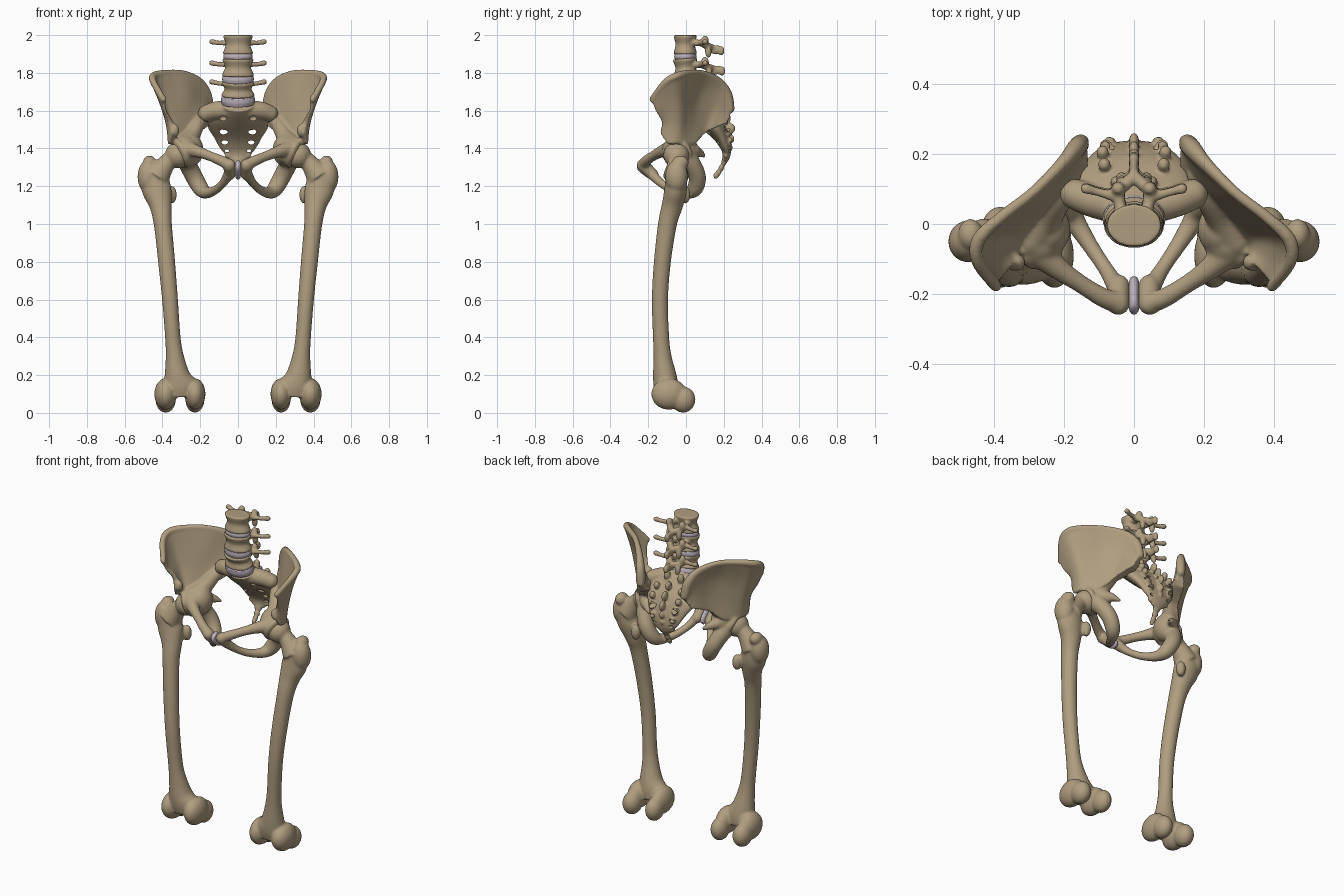
import bpy, bmesh, math
from mathutils import Vector, Matrix

if "Cube" in bpy.data.objects:
    bpy.data.objects.remove(bpy.data.objects["Cube"])


def material(name, rgb):
    m = bpy.data.materials.new(name)
    m.diffuse_color = (*rgb, 1)
    m.use_nodes = True
    m.node_tree.nodes["Principled BSDF"].inputs["Base Color"].default_value = m.diffuse_color
    return m


BONE = material("bone", (0.43, 0.34, 0.215))
CARTILAGE = material("cartilage", (0.52, 0.45, 0.51))


# ---------- helpers ----------
def spline(pts, k):
    """Catmull-Rom resampling of points of any dimension."""
    pts = [Vector(p) for p in pts]
    out = []
    for i in range(len(pts) - 1):
        p0, p1, p2, p3 = pts[max(i - 1, 0)], pts[i], pts[i + 1], pts[min(i + 2, len(pts) - 1)]
        for s in range(k):
            t = s / k
            out.append(0.5 * (2 * p1 + (p2 - p0) * t + (2 * p0 - 5 * p1 + 4 * p2 - p3) * t * t
                              + (3 * p1 - p0 - 3 * p2 + p3) * t ** 3))
    return out + [pts[-1]]


def ball(bm, c, r):
    r = (r, r, r) if isinstance(r, (int, float)) else r
    bmesh.ops.create_uvsphere(bm, u_segments=24, v_segments=14, radius=1,
                              matrix=Matrix.Translation(c) @ Matrix.Diagonal((*r, 1)))


def tube(bm, pts, ref=(1, 0, 0), k=6, n=24, cap=False):
    """Swept ellipse; points are x, y, z, radius along ref, other radius."""
    pts = [tuple(p) if len(p) == 5 else (*p, p[3]) for p in pts]
    path = spline(pts, k)
    rings = []
    for i, p in enumerate(path):
        t = (path[min(i + 1, len(path) - 1)] - path[max(i - 1, 0)])
        t = Vector(t[:3]).normalized()
        u = Vector(ref)
        u = (u - t * u.dot(t)).normalized()
        v = t.cross(u)
        rings.append([bm.verts.new(Vector(p[:3]) + u * p[3] * math.cos(a) + v * p[4] * math.sin(a))
                      for a in (2 * math.pi * j / n for j in range(n))])
    for a, b in zip(rings, rings[1:]):
        for j in range(n):
            bm.faces.new((a[j], a[(j + 1) % n], b[(j + 1) % n], b[j]))
    bm.faces.new(rings[0])
    bm.faces.new(rings[-1])
    if cap:
        for p in (pts[0], pts[-1]):
            ball(bm, p[:3], min(p[3], p[4]))


def slab(bm, rows, k=5):
    """Curved plate through rows of x, y, z, thickness."""
    cols = list(zip(*[spline(r, k) for r in rows]))
    grid = [spline(c, k) for c in cols]
    m, n = len(grid), len(grid[0])
    sides = []
    for sgn in (-0.5, 0.5):
        layer = []
        for i in range(m):
            line = []
            for j in range(n):
                du = grid[min(i + 1, m - 1)][j] - grid[max(i - 1, 0)][j]
                dv = grid[i][min(j + 1, n - 1)] - grid[i][max(j - 1, 0)]
                nor = Vector(du[:3]).cross(Vector(dv[:3])).normalized()
                p = grid[i][j]
                line.append(bm.verts.new(Vector(p[:3]) + nor * p[3] * sgn))
            layer.append(line)
        for i in range(m - 1):
            for j in range(n - 1):
                bm.faces.new((layer[i][j], layer[i + 1][j], layer[i + 1][j + 1], layer[i][j + 1]))
        sides.append(layer)
    edge = ([(i, 0) for i in range(m)] + [(m - 1, j) for j in range(1, n)]
            + [(i, n - 1) for i in range(m - 2, -1, -1)] + [(0, j) for j in range(n - 2, 0, -1)])
    a, b = sides
    for (i, j), (p, q) in zip(edge, edge[1:] + edge[:1]):
        bm.faces.new((a[i][j], a[p][q], b[p][q], b[i][j]))


def finish(bm, name, mat, voxel=0, mirror=False, smooth=5):
    bmesh.ops.recalc_face_normals(bm, faces=bm.faces[:])
    me = bpy.data.meshes.new(name)
    bm.to_mesh(me)
    bm.free()
    me.materials.append(mat)
    for p in me.polygons:
        p.use_smooth = True
    ob = bpy.data.objects.new(name, me)
    bpy.context.collection.objects.link(ob)
    if voxel:
        r = ob.modifiers.new("fuse", 'REMESH')
        r.mode, r.voxel_size, r.use_smooth_shade = 'VOXEL', voxel, True
        s = ob.modifiers.new("soften", 'SMOOTH')
        s.factor, s.iterations = 0.5, smooth
    if mirror:
        ob.modifiers.new("mirror", 'MIRROR').use_mirror_merge = False
    return ob


# ---------- femurs ----------
bm = bmesh.new()
tube(bm, [(.305, -.098, .09, .09, .06), (.308, -.105, .14, .095, .066), (.322, -.113, .2, .068, .062),
          (.335, -.125, .3, .048, .048), (.345, -.132, .4, .041, .043), (.36, -.138, .6, .042, .043),
          (.378, -.125, .8, .045, .045), (.398, -.098, 1.0, .048, .05), (.41, -.072, 1.1, .06, .056),
          (.43, -.055, 1.18, .078, .06), (.45, -.05, 1.26, .07, .055), (.46, -.045, 1.31, .045, .045)])
for x, w in ((.228, .056), (.383, .06)):                       # condyles
    ball(bm, (x, -.015, .07), (w * .9, .065, .069))
    ball(bm, (x, -.09, .1), (w, .094, .083))
ball(bm, (.475, -.05, 1.25), (.057, .06, .09))                 # greater trochanter
ball(bm, (.468, -.03, 1.325), (.036, .045, .037))
ball(bm, (.352, -.005, 1.155), (.028, .028, .048))             # lesser trochanter
tube(bm, [(.32, -.05, 1.365, .046), (.375, -.05, 1.325, .047), (.43, -.053, 1.25, .07)], ref=(0, 1, 0))
ball(bm, (.317, -.05, 1.365), .07)                             # femoral head
finish(bm, "femurs", BONE, .007, True)

# ---------- hip bones ----------
crest = [(.395, -.178, 1.66), (.447, -.11, 1.75), (.445, -.045, 1.785), (.38, .02, 1.8),
         (.29, .09, 1.798), (.207, .172, 1.76), (.165, .22, 1.69), (.152, .234, 1.61)]
upper = [(.385, -.16, 1.6), (.41, -.1, 1.645), (.403, -.04, 1.66), (.345, .01, 1.67),
         (.27, .07, 1.69), (.213, .14, 1.68), (.175, .19, 1.64), (.153, .23, 1.59)]
lower = [(.355, -.125, 1.545), (.368, -.085, 1.53), (.365, -.04, 1.53), (.33, -.005, 1.54),
         (.27, .05, 1.56), (.215, .11, 1.58), (.187, .155, 1.58), (.156, .222, 1.565)]
base = [(.335, -.115, 1.49), (.342, -.09, 1.43), (.342, -.055, 1.43), (.318, -.02, 1.43),
        (.275, .03, 1.43), (.225, .075, 1.48), (.19, .13, 1.51), (.16, .2, 1.54)]
back = [0, 0, 0, 0, 0, .01, .026, .03]
bm = bmesh.new()
slab(bm, [[(*p, t + e) for p, e in zip(row, back)]
          for row, t in ((crest, .03), (upper, .016), (lower, .026), (base, .055))])
tube(bm, [(*p, r) for p, r in zip(crest, (.017, .018, .02, .017, .016, .018, .024, .024))],
     ref=(.5, .5, 1), cap=True)                                # iliac crest
ball(bm, (.335, -.11, 1.495), (.024, .024, .035))              # front lower spine
tube(bm, [(.29, -.04, 1.41, .06), (.25, .02, 1.46, .046), (.21, .08, 1.53, .036), (.185, .14, 1.56, .034)],
     ref=(0, 0, 1), cap=True)                                  # pelvic brim
ball(bm, (.25, -.015, 1.39), (.068, .078, .085))               # hip socket body
ball(bm, (.275, -.045, 1.385), .078)
axis = Vector((.85, -.25, -.42)).normalized()                  # socket rim
e1 = axis.cross((0, 1, 0)).normalized()
e2 = axis.cross(e1)
tube(bm, [(*(Vector((.302, -.048, 1.375)) + (e1 * math.cos(a) + e2 * math.sin(a)) * .069), .016)
          for a in (math.pi * i / 8 for i in range(17))], ref=axis, k=2, n=12)
tube(bm, [(.275, -.01, 1.36, .06), (.262, .035, 1.31, .048), (.23, .06, 1.245, .046), (.195, .045, 1.185, .042),
          (.165, 0, 1.165, .03), (.12, -.07, 1.18, .023), (.08, -.13, 1.215, .022),
          (.05, -.18, 1.262, .028)], cap=True)                 # ischium and lower ramus
tube(bm, [(.25, .04, 1.39, .035), (.215, .075, 1.375, .022), (.19, .095, 1.36, .01)],
     ref=(0, 0, 1), cap=True)                                  # ischial spine
tube(bm, [(.28, -.07, 1.4, .05), (.22, -.125, 1.385, .033), (.155, -.17, 1.362, .026),
          (.09, -.21, 1.335, .028), (.045, -.225, 1.312, .032)], ref=(0, 0, 1), cap=True)  # upper ramus
tube(bm, [(.045, -.228, 1.312, .033, .035), (.043, -.175, 1.262, .031, .03)], cap=True)    # pubic body
finish(bm, "hip_bones", BONE, .007, True)

# pubic symphysis
bm = bmesh.new()
tube(bm, [(0, -.247, 1.322, .012, .02), (0, -.23, 1.308, .016, .034), (0, -.18, 1.265, .016, .03),
          (0, -.16, 1.248, .012, .016)])
finish(bm, "pubic_symphysis", CARTILAGE)


# ---------- lumbar vertebrae ----------
def vertebra(name, y, z, h, tilt, w):
    bm = bmesh.new()
    tube(bm, [(0, 0, f * h, w * a, w * b) for f, a, b in
              ((-1, .97, .75), (-.75, .97, .75), (0, .8, .63), (.75, .95, .74), (1, .95, .74))], n=32)
    for s in (-1, 1):
        tube(bm, [(s * .038, .03, .012, .017), (s * .045, .1, .008, .018)], cap=True)
        tube(bm, [(s * .045, .08, .01, .017), (s * .1, .095, .01, .012), (s * .138, .105, .016, .015)],
             ref=(0, 0, 1), cap=True)                          # transverse process
        ball(bm, (s * .045, .105, .02), (.02, .02, .029))      # joint processes
        ball(bm, (s * .035, .122, -.036), (.017, .017, .034))
        tube(bm, [(s * .045, .1, 0, .018), (0, .14, -.014, .018)], ref=(0, 0, 1), cap=True)
    ball(bm, (0, .16, -.026), (.013, .045, .024))              # spinous process
    ball(bm, (0, .19, -.032), (.016, .018, .026))
    bm.transform(Matrix.Translation((0, y, z)) @ Matrix.Rotation(math.radians(tilt), 4, 'X'))
    finish(bm, name, BONE, .006, smooth=3)


vertebra("upper_vertebra", -.004, 1.949, .051, 0, .081)
vertebra("middle_vertebra", -.002, 1.829, .047, 4, .086)
vertebra("lower_vertebra", .004, 1.715, .039, 12, .09)

# discs
for name, y, z, h, tilt, w in (("upper_disc", -.003, 1.887, .014, 2, .078),
                               ("middle_disc", 0, 1.768, .018, 8, .084),
                               ("lower_disc", .014, 1.657, .022, 17, .09)):
    bm = bmesh.new()
    tube(bm, [(0, 0, -h, w * .95, w * .72), (0, 0, 0, w, w * .76), (0, 0, h, w * .95, w * .72)], n=32)
    bm.transform(Matrix.Translation((0, y, z)) @ Matrix.Rotation(math.radians(tilt), 4, 'X'))
    finish(bm, name, CARTILAGE)

# ---------- sacrum and coccyx ----------
bm = bmesh.new()
tube(bm, [(0, .022, 1.64, .088, .062), (0, .05, 1.61, .105, .06), (0, .1, 1.565, .16, .058),
          (0, .15, 1.515, .16, .052), (0, .188, 1.46, .128, .04), (0, .212, 1.4, .095, .027),
          (0, .214, 1.36, .06, .02), (0, .205, 1.335, .04, .016)], n=40)
for s in (-1, 1):
    tube(bm, [(s * .05, .05, 1.605, .05), (s * .12, .068, 1.6, .048), (s * .168, .085, 1.585, .044)],
         ref=(0, 0, 1), cap=True)                              # wings
    ball(bm, (s * .048, .12, 1.645), (.02, .018, .032))        # joint processes
    for y, z, x in ((.17, 1.59, .085), (.205, 1.54, .09), (.225, 1.485, .08), (.232, 1.435, .07)):
        ball(bm, (s * x, y, z), (.018, .02, .022))             # side tubercles
    ball(bm, (s * .05, .212, 1.362), (.022, .014, .014))
for y, z, r in ((.175, 1.61, .026), (.212, 1.56, .026), (.235, 1.505, .026), (.235, 1.45, .022), (.232, 1.405, .016)):
    ball(bm, (0, y, z), (.015, r, r * 1.1))                    # median crest
for y, z, r in ((.2, 1.325, .025), (.187, 1.297, .02), (.172, 1.272, .016), (.158, 1.256, .013)):
    ball(bm, (0, y, z), (r, .014, .018))                       # coccyx
sacrum = finish(bm, "sacrum", BONE, .006, smooth=3)

# nerve openings through the sacrum
bm = bmesh.new()
for s in (-1, 1):
    for x, y, z, r in ((.08, 0, 1.56, .014), (.076, .2, 1.488, .016), (.07, .2, 1.432, .013), (.058, .2, 1.388, .009)):
        bmesh.ops.create_cone(bm, cap_ends=True, segments=16, radius1=1, radius2=1, depth=1,
                              matrix=Matrix.Translation((s * x, y, z)) @ Matrix.Diagonal((r * 1.3, .2, r * .85, 1))
                              @ Matrix.Rotation(math.pi / 2, 4, 'X'))
cutter = finish(bm, "opening_cutter", BONE)
cutter.hide_render = True
cutter.display_type = 'WIRE'
cut = sacrum.modifiers.new("openings", 'BOOLEAN')
cut.operation, cut.object, cut.solver = 'DIFFERENCE', cutter, 'EXACT'
